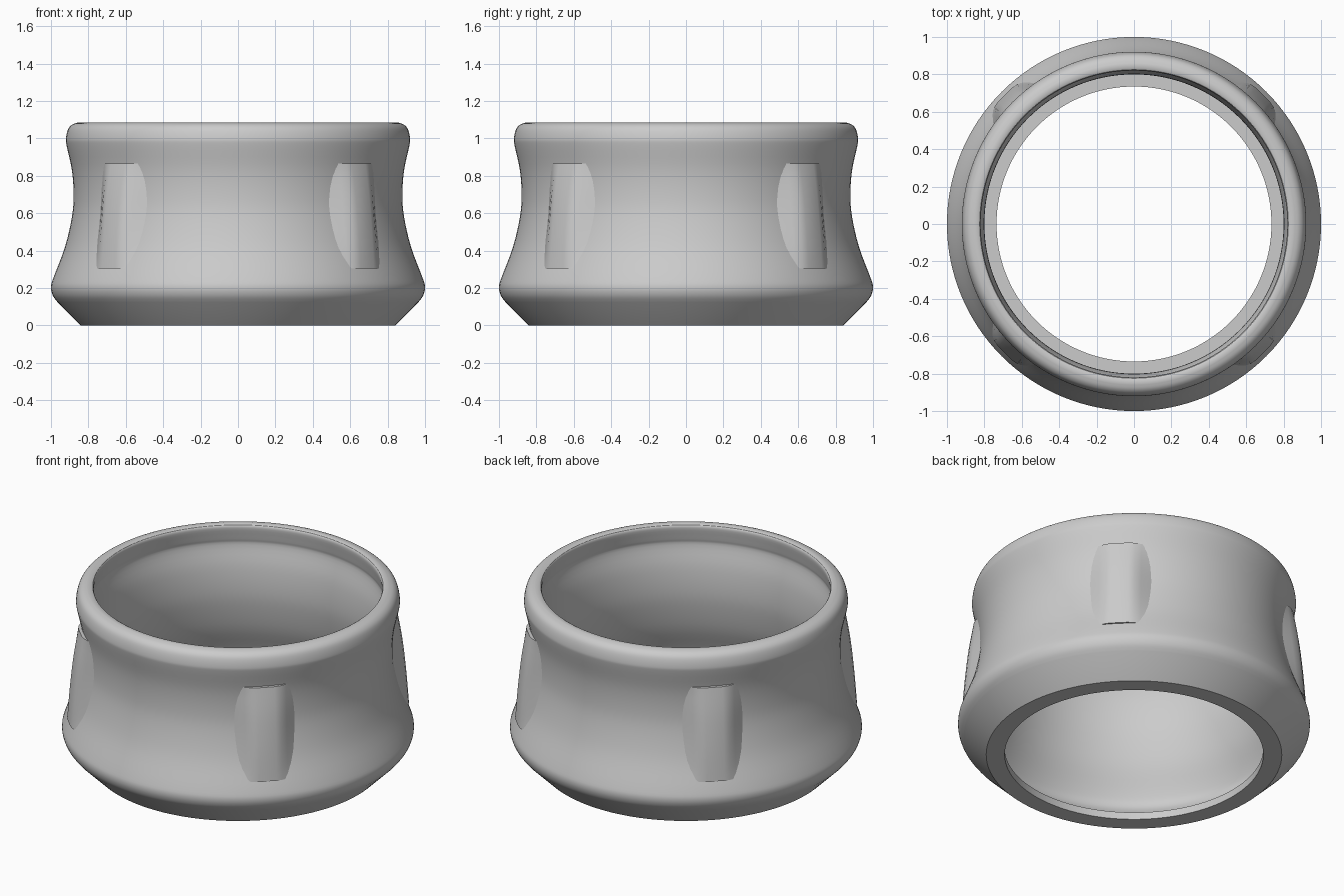
import bpy, math
from mathutils import Vector
from mathutils.geometry import interpolate_bezier

cube = bpy.data.objects.get("Cube")
if cube:
    bpy.data.objects.remove(cube, do_unlink=True)

grey = bpy.data.materials.new("plain_grey")
grey.use_nodes = True
tone = (0.6, 0.6, 0.6, 1)
grey.diffuse_color = tone
grey.node_tree.nodes["Principled BSDF"].inputs["Base Color"].default_value = tone


def make_object(name, verts, faces, angle):
    mesh = bpy.data.meshes.new(name)
    mesh.from_pydata(verts, [], faces)
    mesh.materials.append(grey)
    obj = bpy.data.objects.new(name, mesh)
    bpy.context.collection.objects.link(obj)
    bpy.ops.object.select_all(action='DESELECT')
    obj.select_set(True)
    bpy.context.view_layer.objects.active = obj
    bpy.ops.object.mode_set(mode='EDIT')
    bpy.ops.mesh.select_all(action='SELECT')
    bpy.ops.mesh.normals_make_consistent(inside=False)
    bpy.ops.object.mode_set(mode='OBJECT')
    bpy.ops.object.shade_smooth_by_angle(angle=math.radians(angle))
    return obj


def smooth_path(points, steps=4):
    """Smooth curve through (radius, height) points."""
    pts = [Vector((r, z, 0)) for r, z in points]
    ext = [pts[0]] + pts + [pts[-1]]
    out = []
    for i in range(1, len(ext) - 2):
        a, b = ext[i], ext[i + 1]
        ha = a + (b - ext[i - 1]) / 6
        hb = b - (ext[i + 2] - a) / 6
        out += interpolate_bezier(a, ha, hb, b, steps + 1)[:-1]
    out.append(pts[-1])
    return [(p.x, p.y) for p in out]


# Ring body: waisted outer wall, rolled rim, hollow inside with a floor lip
outer = smooth_path([(0.965, 0.125), (0.99, 0.16), (1.0, 0.205), (0.985, 0.26),
                     (0.925, 0.42), (0.888, 0.58), (0.879, 0.7), (0.888, 0.83),
                     (0.916, 0.96), (0.92, 1.0), (0.908, 1.05), (0.885, 1.075),
                     (0.855, 1.085)])
inner = smooth_path([(0.825, 1.08), (0.82, 1.06), (0.832, 0.99), (0.836, 0.95),
                     (0.81, 0.83), (0.8, 0.7), (0.808, 0.58), (0.842, 0.42),
                     (0.9, 0.27), (0.915, 0.2), (0.89, 0.14), (0.81, 0.045)])
profile = [(0.84, 0)] + outer + [(0.835, 1.085)] + inner + [(0.735, 0.045), (0.735, 0)]
SEGMENTS = 128
n = len(profile)
verts, faces = [], []
for s in range(SEGMENTS):
    a = math.tau * s / SEGMENTS
    verts += [(r * math.cos(a), r * math.sin(a), z) for r, z in profile]
    t = (s + 1) % SEGMENTS
    faces += [(s * n + k, t * n + k, t * n + (k + 1) % n, s * n + (k + 1) % n)
              for k in range(n)]
make_object("ring_body", verts, faces, 35)


# Grip lugs: four raised pads on the diagonals, leaning in towards the top
levels = smooth_path([(0.977, 0.305), (0.962, 0.5), (0.94, 0.7), (0.912, 0.865)])
section = [(-0.18, 1), (-0.12, 0.42), (-0.085, 0.12), (-0.05, 0), (0.05, 0),
           (0.085, 0.12), (0.12, 0.42), (0.18, 1)]


def add_lug(name, angle):
    out, side = Vector((math.cos(angle), math.sin(angle), 0)), \
        Vector((-math.sin(angle), math.cos(angle), 0))
    m = len(section)
    verts, faces = [], []
    for i, (r, z) in enumerate(levels):
        depth = 0.055 + 0.035 * math.sin(math.pi * i / (len(levels) - 1))
        verts += [out * (r - depth * d) + side * t + Vector((0, 0, z))
                  for t, d in section]
        if i:
            lo, hi = (i - 1) * m, i * m
            faces += [(lo + k, lo + (k + 1) % m, hi + (k + 1) % m, hi + k)
                      for k in range(m)]
    faces += [tuple(range(m)), tuple(range(len(verts) - m, len(verts)))]
    make_object(name, verts, faces, 50)


for i, corner in enumerate(("back_left", "back_right", "front_right", "front_left")):
    add_lug(corner + "_lug", math.pi / 4 + i * math.pi / 2)
